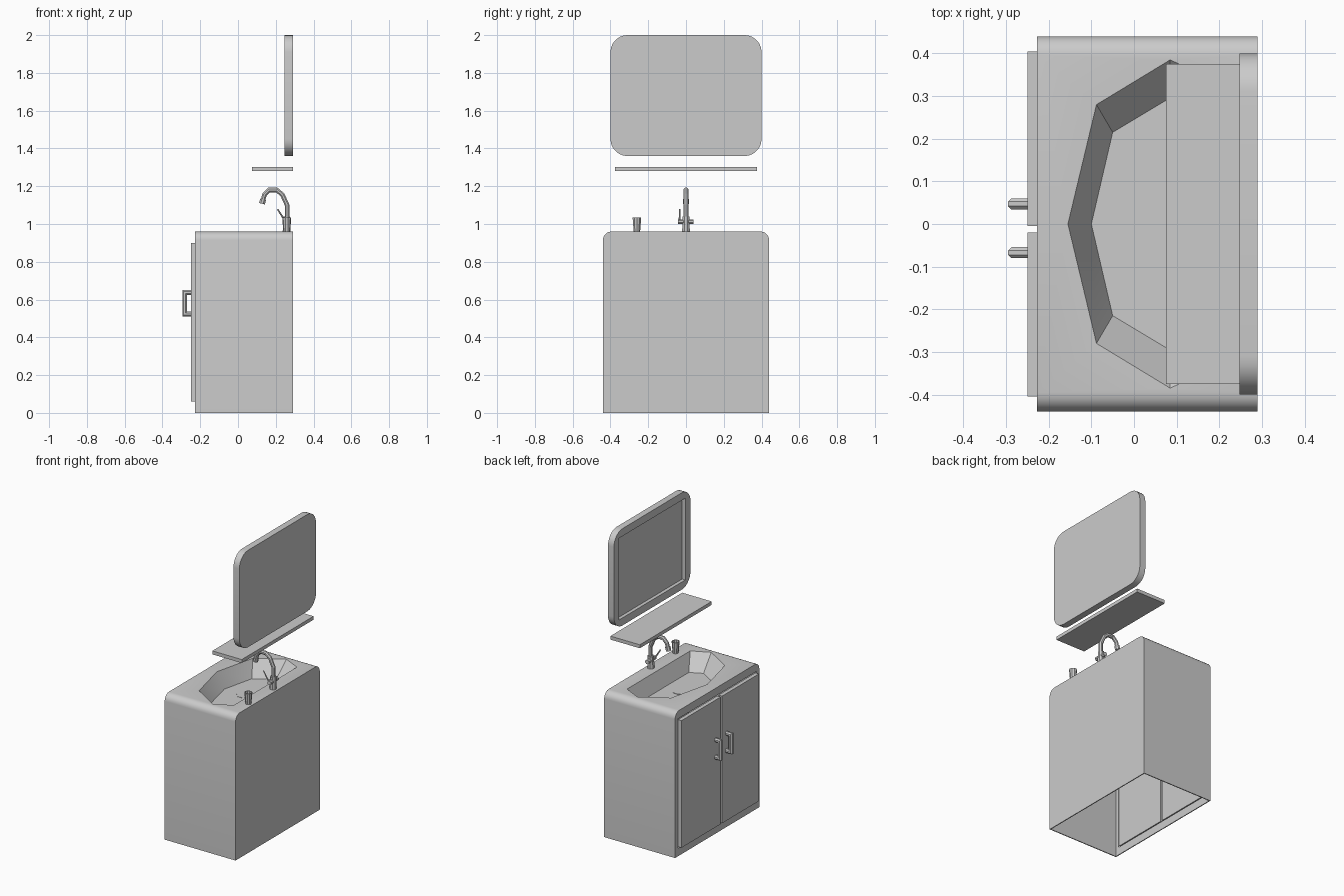
import bpy, bmesh, math
from mathutils import Vector, Matrix

old = bpy.data.objects.get("Cube")
if old:
    bpy.data.objects.remove(old, do_unlink=True)

grey = bpy.data.materials.new("plain grey")
grey.use_nodes = True
grey.diffuse_color = (0.6, 0.6, 0.6, 1)
grey.node_tree.nodes["Principled BSDF"].inputs["Base Color"].default_value = (0.6, 0.6, 0.6, 1)


def finish(name, bm):
    bmesh.ops.recalc_face_normals(bm, faces=bm.faces)
    mesh = bpy.data.meshes.new(name)
    bm.to_mesh(mesh)
    bm.free()
    mesh.materials.append(grey)
    ob = bpy.data.objects.new(name, mesh)
    bpy.context.collection.objects.link(ob)
    return ob


def activate(ob):
    bpy.ops.object.select_all(action="DESELECT")
    ob.select_set(True)
    bpy.context.view_layer.objects.active = ob


def smooth(ob, angle=35):
    activate(ob)
    bpy.ops.object.shade_smooth_by_angle(angle=math.radians(angle))
    return ob


def loft(name, rings):
    """Closed skin through rings of equal length, capped at both ends."""
    bm = bmesh.new()
    loops = [[bm.verts.new(p) for p in ring] for ring in rings]
    for a, b in zip(loops, loops[1:]):
        for i in range(len(a)):
            j = (i + 1) % len(a)
            bm.faces.new((a[i], a[j], b[j], b[i]))
    bm.faces.new(loops[0])
    bm.faces.new(loops[-1])
    return finish(name, bm)


def box(name, x, y, z):
    ring = [(y[0], z[0]), (y[1], z[0]), (y[1], z[1]), (y[0], z[1])]
    return loft(name, [[(px, *p) for p in ring] for px in x])


def rounded(y, z0, z1, r, bottom=True, steps=5):
    """Rectangle in y and z with rounded corners."""
    pts = []
    for cy, cz, start in ((y - r, z1 - r, 0), (r - y, z1 - r, 90),
                          (r - y, z0 + r, 180), (y - r, z0 + r, 270)):
        if start >= 180 and not bottom:
            pts.append((y if start == 270 else -y, z0))
            continue
        for i in range(steps + 1):
            a = math.radians(start + 90 * i / steps)
            pts.append((cy + r * math.cos(a), cz + r * math.sin(a)))
    return pts


def tube(name, path, radii, sides=8):
    """Round bar along a path, with mitred rings at the corners."""
    pts = [Vector(p) for p in path]
    rings = []
    first = (pts[1] - pts[0]).normalized()
    u = first.orthogonal().normalized()
    v = first.cross(u)
    prev = first
    for i, p in enumerate(pts):
        d_in = (p - pts[i - 1]).normalized() if i else first
        d_out = (pts[i + 1] - p).normalized() if i < len(pts) - 1 else d_in
        rot = prev.rotation_difference(d_in)
        u, v, prev = rot @ u, rot @ v, d_in
        normal = (d_in + d_out).normalized()
        ring = []
        for k in range(sides):
            a = math.tau * (k + 0.5) / sides
            q = (u * math.cos(a) + v * math.sin(a)) * radii[i]
            ring.append(p + q - d_in * (q.dot(normal) / d_in.dot(normal)))
        rings.append(ring)
    return loft(name, rings)


def cut(ob, cutter):
    mod = ob.modifiers.new("cut", "BOOLEAN")
    mod.operation = "DIFFERENCE"
    mod.solver = "EXACT"
    mod.object = cutter
    activate(ob)
    bpy.ops.object.modifier_apply(modifier=mod.name)
    bpy.data.objects.remove(cutter, do_unlink=True)


# Basin outlines, mirrored across y = 0
def outline(half, z):
    pts = half + [(x, -y) for x, y in reversed(half) if y > 0]
    return [(x, y, z) for x, y in pts]


rim = [(-0.155, 0), (-0.088, 0.28), (0.085, 0.385), (0.2, 0.33)]
floor = [(-0.1, 0), (-0.05, 0.215), (0.075, 0.29), (0.155, 0.25)]
TOP, DEEP = 0.96, 0.86


def grown(half, d):
    return [(x + (d if x > 0.1 else -d), y + d if y else 0) for x, y in half]


# Cabinet: thin shell open below and at the front, with a sunk basin
profile = rounded(0.44, 0, TOP, 0.045, bottom=False)
cabinet = loft("cabinet", [[(x, *p) for p in profile] for x in (-0.228, 0.29)])
inner = rounded(0.434, -0.1, TOP - 0.008, 0.04, bottom=False)
cavity = loft("cavity", [[(x, *p) for p in inner] for x in (-0.222, 0.284)])
cut(cavity, loft("bowl_skin", [outline(grown(floor, 0.008), DEEP - 0.008),
                               outline(grown(rim, 0.008), TOP + 0.001)]))
cut(cabinet, cavity)
cut(cabinet, box("doorway", (-0.3, -0.2), (-0.41, 0.41), (0.052, 0.908)))
cut(cabinet, loft("bowl", [outline(floor, DEEP), outline(rim, TOP),
                           outline(rim, TOP + 0.05)]))
smooth(cabinet)

# Drain plate
tube("drain", [(0.045, 0, DEEP), (0.045, 0, DEEP + 0.002)], [0.046] * 2)

# Doors and their handles
for side, y0, y1, hy in (("left", -0.005, 0.405, 0.047), ("right", -0.405, -0.02, -0.067)):
    box(side + "_door", (-0.25, -0.224), (y0, y1), (0.06, 0.9))
    tube(side + "_handle", [(-0.25, hy, 0.523), (-0.282, hy, 0.523),
                            (-0.282, hy, 0.637), (-0.25, hy, 0.637)], [0.014] * 4)

# Shelf
box("shelf", (0.075, 0.29), (-0.375, 0.375), (1.28, 1.303))

# Mirror with a recessed pane
frame = rounded(0.4, 1.36, 2.0, 0.09, steps=7)
mirror = loft("mirror", [[(x, *p) for p in frame] for x in (0.247, 0.29)])
cut(mirror, box("pane_recess", (0.2, 0.27), (-0.345, 0.345), (1.41, 1.95)))
smooth(mirror)

# Tap: body, curved spout, cross valve and lever
tube("tap_body", [(0.257, 0, TOP - 0.005), (0.257, 0, 1.04)], [0.022, 0.02])
spout = [(0.26, 0, 1.03), (0.26, 0, 1.1), (0.235, 0, 1.155), (0.205, 0, 1.18),
         (0.165, 0, 1.18), (0.14, 0, 1.155), (0.132, 0, 1.125)]
tube("tap_spout", spout, [0.013] * len(spout))
tube("tap_nozzle", [(0.133, 0, 1.13), (0.127, 0, 1.107)], [0.017, 0.017])
tube("tap_valve", [(0.257, -0.042, 1.012), (0.257, 0.04, 1.012)], [0.014] * 2)
tube("tap_lever", [(0.25, -0.034, 1.015), (0.21, -0.034, 1.078)], [0.005, 0.004], 6)

# Tumbler: hollow, widening upwards
cx, cy = 0.258, -0.26
tumbler = loft("tumbler", [
    [(cx + r * math.cos(math.tau * k / 10), cy + r * math.sin(math.tau * k / 10), z)
     for k in range(10)]
    for r, z in ((0.018, TOP), (0.024, 1.035), (0.021, 1.035), (0.016, TOP + 0.01))])
smooth(tumbler)
